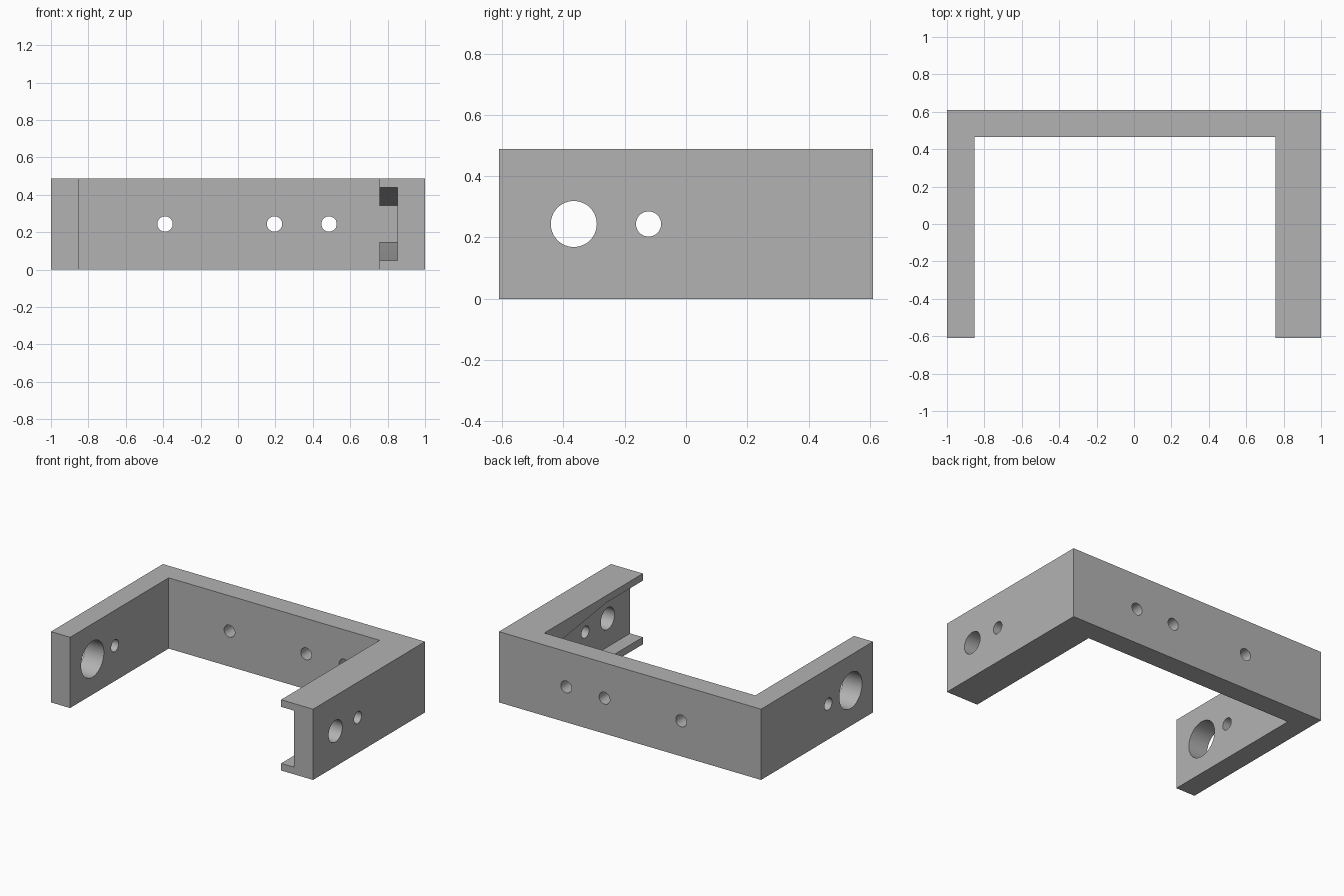
import bpy
import bmesh
from mathutils import Matrix, Vector

cube = bpy.data.objects.get("Cube")
if cube:
    bpy.data.objects.remove(cube, do_unlink=True)

# Main dimensions
HALF_W, HALF_D, HEIGHT = 1.0, 0.61, 0.488
THIN_IN, THICK_IN, WALL_IN = -0.854, 0.756, 0.464
MID = HEIGHT / 2

grey = bpy.data.materials.new("plain grey")
grey.use_nodes = True
colour = (0.45, 0.45, 0.45, 1)
grey.diffuse_color = colour
grey.node_tree.nodes["Principled BSDF"].inputs["Base Color"].default_value = colour


def prism(name, points, offset):
    """Extrude a closed flat outline along an offset."""
    bm = bmesh.new()
    face = bm.faces.new([bm.verts.new(p) for p in points])
    new = bmesh.ops.extrude_face_region(bm, geom=[face])["geom"]
    verts = [v for v in new if isinstance(v, bmesh.types.BMVert)]
    bmesh.ops.translate(bm, vec=offset, verts=verts)
    bmesh.ops.recalc_face_normals(bm, faces=bm.faces)
    return to_object(name, bm)


def drill(name, centre, radius, axis):
    """Cylinder cutter along the x or y axis."""
    bm = bmesh.new()
    turn = Vector((0, 0, 1)).rotation_difference(Vector(axis)).to_matrix().to_4x4()
    bmesh.ops.create_cone(bm, cap_ends=True, segments=48, radius1=radius,
                          radius2=radius, depth=0.6,
                          matrix=Matrix.Translation(centre) @ turn)
    return to_object(name, bm)


def to_object(name, bm):
    mesh = bpy.data.meshes.new(name)
    bm.to_mesh(mesh)
    bm.free()
    mesh.materials.append(grey)
    obj = bpy.data.objects.new(name, mesh)
    bpy.context.collection.objects.link(obj)
    return obj


# U-shaped body: back wall, thin arm and thick arm
outline = [(-HALF_W, -HALF_D), (THIN_IN, -HALF_D), (THIN_IN, WALL_IN),
           (THICK_IN, WALL_IN), (THICK_IN, -HALF_D), (HALF_W, -HALF_D),
           (HALF_W, HALF_D), (-HALF_W, HALF_D)]
bracket = prism("bracket", [(x, y, 0) for x, y in outline], (0, 0, HEIGHT))

# Tapering pocket on the inside of the thick arm
upper = [(-0.8, 0.195), (-0.21, 0.195), (WALL_IN, 0.098)]
side = upper + [(y, -z) for y, z in reversed(upper)]
cutters = [prism("pocket_cutter", [(0.65, y, MID + z) for y, z in side],
                 (0.204, 0, 0))]

# Arm holes: a large one and a small one in each arm
for x, big in ((-0.93, 0.124), (0.88, 0.075)):
    for y, radius in ((-0.366, big), (-0.122, 0.041)):
        cutters.append(drill("arm_hole_cutter", (x, y, MID), radius, (1, 0, 0)))

# Back wall holes
for x in (-0.39, 0.195, 0.487):
    cutters.append(drill("wall_hole_cutter", (x, 0.54, MID), 0.041, (0, 1, 0)))

# Cut everything, then discard the cutters
bpy.context.view_layer.objects.active = bracket
for cutter in cutters:
    mod = bracket.modifiers.new("cut", "BOOLEAN")
    mod.operation = "DIFFERENCE"
    mod.solver = "EXACT"
    mod.object = cutter
    bpy.ops.object.modifier_apply(modifier=mod.name)
    bpy.data.objects.remove(cutter, do_unlink=True)

# Smooth hole walls, sharp edges elsewhere
for obj in bpy.context.selected_objects:
    obj.select_set(False)
bracket.select_set(True)
bpy.ops.object.shade_smooth_by_angle()
